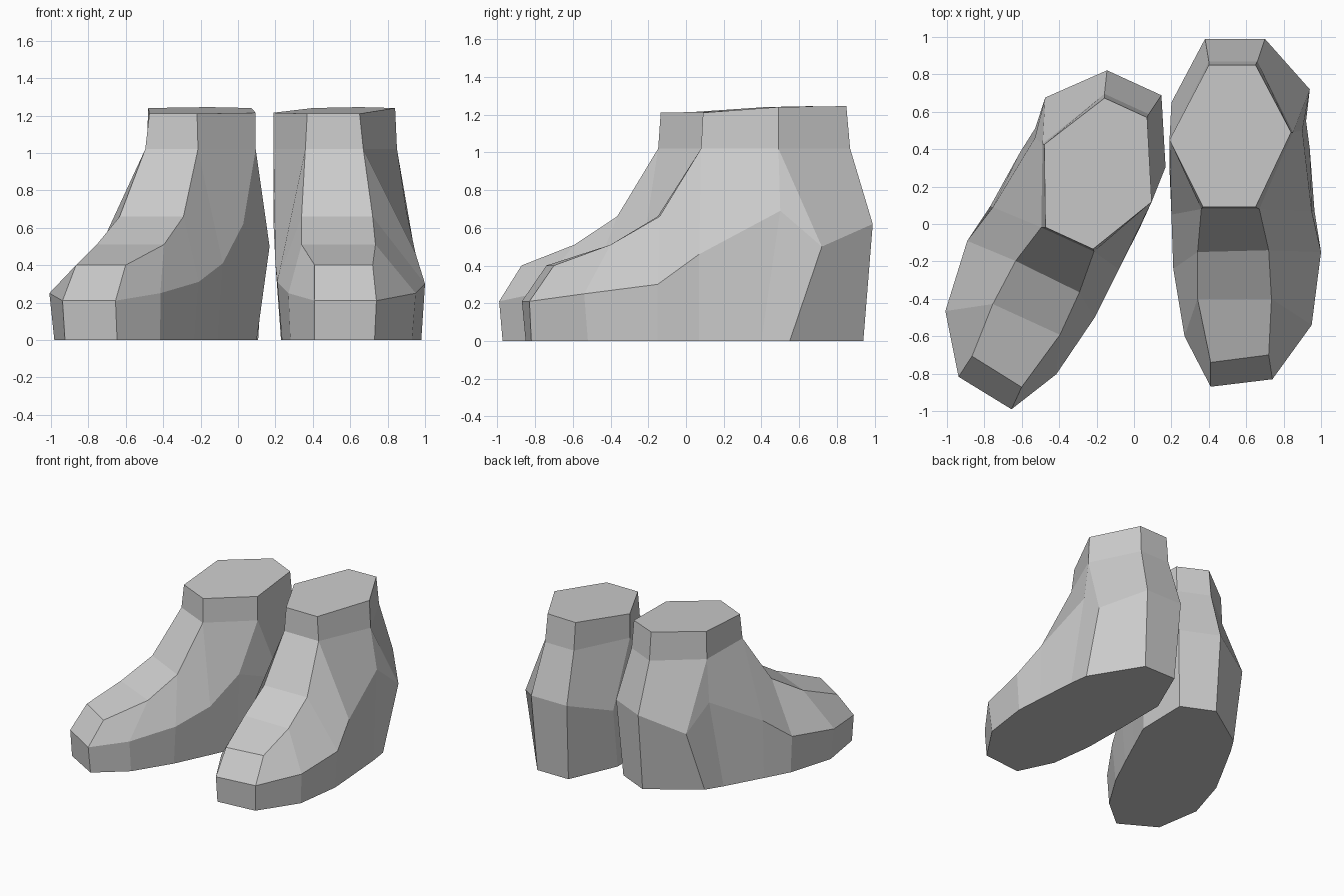
import bpy, bmesh
from math import radians
from mathutils import Matrix

if "Cube" in bpy.data.objects:
    bpy.data.objects.remove(bpy.data.objects["Cube"])

# Rings run from inner toe round the heel to outer toe
SOLE = [(.41, -.85), (.28, -.58), (.235, -.24), (.23, .05), (.23, .29), (.23, .55), (.40, .94),
        (.68, .94), (.92, .55), (.94, .4), (.965, .07), (.98, -.15), (.93, -.52), (.73, -.82)]
BELT = [(.41, -.87, .21), (.27, -.60, .25), (.21, -.24, .31), (.20, .05, .41), (.19, .29, .62),
        (.20, .65, .50), (.38, .99, .62), (.70, .99, .62), (.94, .72, .50), (.90, .50, .69),
        (.95, .07, .46), (1.0, -.15, .30), (.95, -.54, .25), (.74, -.83, .21)]
INSTEP_IN = [(.41, -.74, .40), (.34, -.40, .51), (.34, -.15, .66)]
INSTEP_OUT = [(.72, -.14, .66), (.735, -.40, .51), (.72, -.70, .40)]
ANKLE = [(.36, .08, 1.02), (.19, .45, 1.02), (.40, .87, 1.02),
         (.66, .87, 1.02), (.85, .49, 1.02), (.67, .08, 1.02)]
CUFF = [(.37, .09, 1.21), (.19, .45, 1.215), (.40, .85, 1.24),
        (.65, .85, 1.245), (.84, .49, 1.24), (.65, .09, 1.21)]


def boot(name, matrix):
    bm = bmesh.new()

    def ring(points):
        return [bm.verts.new(p) for p in points]

    def face(*verts):
        unique = list(dict.fromkeys(verts))
        if len(unique) > 2:
            bm.faces.new(unique)

    def bridge(a, b, closed=True):
        n = len(a)
        for i in range(n if closed else n - 1):
            j = (i + 1) % n
            face(a[i], a[j], b[j], b[i])

    sole = ring([(x, y, 0) for x, y in SOLE])
    belt = ring(BELT)
    inner, outer = ring(INSTEP_IN), ring(INSTEP_OUT)
    ankle, cuff = ring(ANKLE), ring(CUFF)
    # Side vertices of the ankle serve two belt points each
    a = ankle
    upper = inner + [a[0], a[1], a[1], a[2], a[3], a[4], a[4], a[5]] + outer

    # Sole wall and side panels
    bridge(sole, belt)
    bridge(belt, upper)
    # Instep strip up to the ankle front
    bridge(inner + [a[0]], outer[::-1] + [a[5]], closed=False)
    # Cuff and caps
    bridge(ankle, cuff)
    face(*sole)
    face(*cuff)

    bm.transform(matrix)
    bmesh.ops.recalc_face_normals(bm, faces=bm.faces)
    mesh = bpy.data.meshes.new(name)
    bm.to_mesh(mesh)
    bm.free()
    bpy.context.collection.objects.link(bpy.data.objects.new(name, mesh))


# Straight boot, and its mirrored mate turned outward
boot("straight_boot", Matrix.Identity(4))
boot("turned_boot", Matrix.Translation((.08, -.37, 0))
     @ Matrix.Rotation(radians(-24.6), 4, 'Z') @ Matrix.Diagonal((-1, 1, 1, 1)))
